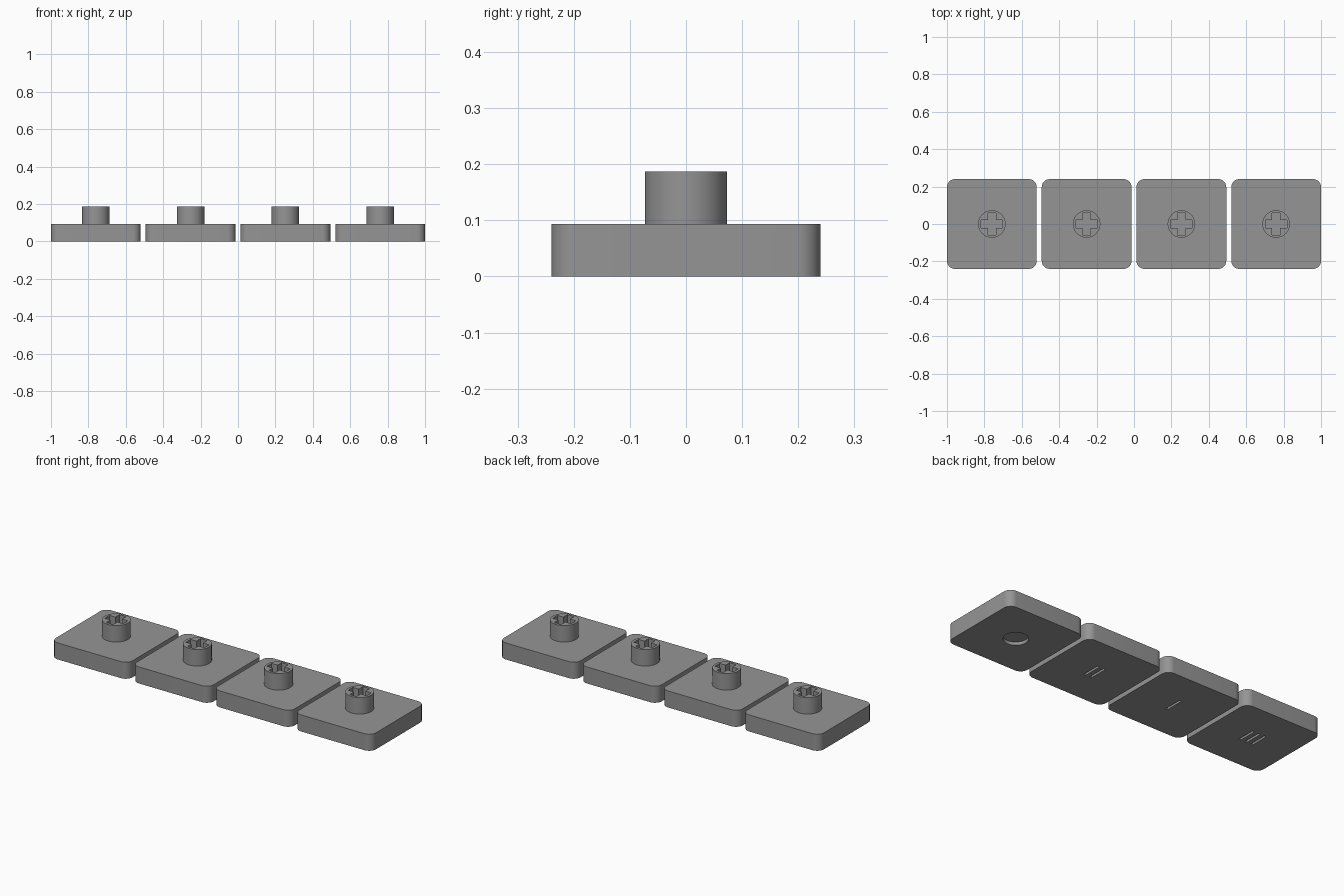
import bpy, bmesh, math

if "Cube" in bpy.data.objects:
    bpy.data.objects.remove(bpy.data.objects["Cube"])

MM = 2 / 75                      # four 18 mm caps on a 19 mm pitch span 2 units
CAP, RADIUS, PITCH = 18 * MM, 1.6 * MM, 19 * MM
CAP_H, TOP = 3.5 * MM, 7 * MM
ENGRAVE = 0.018

grey = bpy.data.materials.new("mid grey")
grey.diffuse_color = (0.3, 0.3, 0.3, 1)
grey.use_nodes = True
grey.node_tree.nodes["Principled BSDF"].inputs["Base Color"].default_value = grey.diffuse_color


def prism(name, outlines, z0, z1):
    """Extrude each closed outline from z0 to z1 into one object."""
    bm = bmesh.new()
    for pts in outlines:
        face = bm.faces.new([bm.verts.new((x, y, z0)) for x, y in pts])
        new = bmesh.ops.extrude_face_region(bm, geom=[face])["geom"]
        bmesh.ops.translate(bm, vec=(0, 0, z1 - z0),
                            verts=[v for v in new if isinstance(v, bmesh.types.BMVert)])
    bmesh.ops.recalc_face_normals(bm, faces=bm.faces)
    mesh = bpy.data.meshes.new(name)
    bm.to_mesh(mesh)
    bm.free()
    mesh.materials.append(grey)
    obj = bpy.data.objects.new(name, mesh)
    bpy.context.collection.objects.link(obj)
    return obj


def circle(r, n=64):
    return [(r * math.cos(2 * math.pi * i / n), r * math.sin(2 * math.pi * i / n))
            for i in range(n)]


def rect(cx, w, l):
    return [(cx - w / 2, -l / 2), (cx + w / 2, -l / 2), (cx + w / 2, l / 2), (cx - w / 2, l / 2)]


def rounded_square(size, r, n=10):
    pts, c = [], size / 2 - r
    for q, (sx, sy) in enumerate([(1, 1), (-1, 1), (-1, -1), (1, -1)]):
        for i in range(n + 1):
            a = math.pi / 2 * (q + i / n)
            pts.append((sx * c + r * math.cos(a), sy * c + r * math.sin(a)))
    return pts


def cross(a, w):
    """Plus-shaped outline with arm reach a and half width w."""
    return [(a, -w), (a, w), (w, w), (w, a), (-w, a), (-w, w),
            (-a, w), (-a, -w), (-w, -w), (-w, -a), (w, -a), (w, -w)]


def cut(obj, cutter):
    mod = obj.modifiers.new("cut", 'BOOLEAN')
    mod.operation, mod.solver, mod.object = 'DIFFERENCE', 'EXACT', cutter
    bpy.context.view_layer.objects.active = obj
    bpy.ops.object.modifier_apply(modifier=mod.name)
    bpy.data.objects.remove(cutter)


def smooth(obj):
    bpy.ops.object.select_all(action='DESELECT')
    obj.select_set(True)
    bpy.context.view_layer.objects.active = obj
    bpy.ops.object.shade_smooth_by_angle(angle=math.radians(30))


# Underside marks: three bars, one bar, two bars, round dimple
marks = [[rect(i * 0.038, 0.0133, 0.107) for i in (-1, 0, 1)],
         [rect(0, 0.0133, 0.107)],
         [rect(i * 0.019, 0.0133, 0.107) for i in (-1, 1)],
         [circle(0.063)]]

for k, mark in enumerate(marks):
    x = (k - 1.5) * PITCH
    # Rounded plate with engraved mark
    plate = prism(f"plate_{k + 1}", [rounded_square(CAP, RADIUS)], 0, CAP_H)
    cut(plate, prism("mark_cutter", mark, -0.05, ENGRAVE))
    # Round stem with cross socket
    stem = prism(f"stem_{k + 1}", [circle(2.75 * MM)], CAP_H, TOP)
    cut(stem, prism("socket_cutter", [cross(0.058, 0.021)], CAP_H + 0.002, TOP + 0.05))
    for obj in (plate, stem):
        obj.location.x = x
        smooth(obj)
